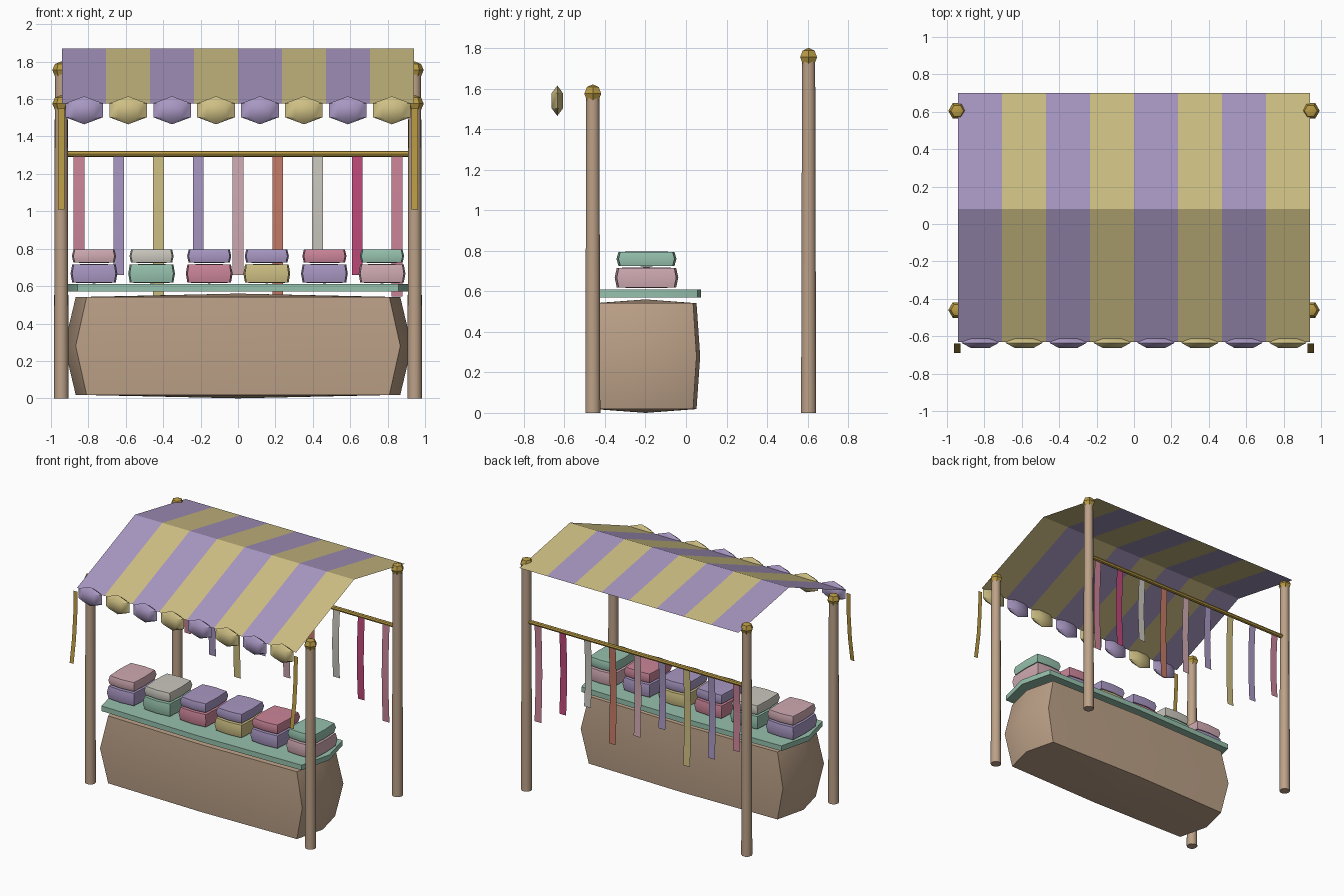
import bpy, bmesh, math
from mathutils import Matrix

if "Cube" in bpy.data.objects:
    bpy.data.objects.remove(bpy.data.objects["Cube"], do_unlink=True)


def material(name, *rgb):
    lin = [((c / 255 + 0.055) / 1.055) ** 2.4 for c in rgb] + [1.0]
    m = bpy.data.materials.new(name)
    m.use_nodes = True
    m.diffuse_color = lin
    m.node_tree.nodes["Principled BSDF"].inputs["Base Color"].default_value = lin
    return m


wood = material("wood", 188, 161, 136)
gold = material("gold", 184, 154, 68)
purple = material("lilac", 168, 151, 194)
yellow = material("straw", 206, 191, 132)
teal = material("sage_teal", 150, 193, 173)
rose = material("rose", 203, 133, 153)
blush = material("blush", 207, 170, 178)
pale = material("pale_grey", 202, 199, 189)
clay = material("terracotta", 196, 122, 103)
magenta = material("magenta", 190, 74, 122)


def finish(name, bm, mats):
    me = bpy.data.meshes.new(name)
    bm.to_mesh(me)
    bm.free()
    for m in mats:
        me.materials.append(m)
    ob = bpy.data.objects.new(name, me)
    bpy.context.collection.objects.link(ob)
    return ob


def soft(v, e):
    v = round(v, 4)
    return math.copysign(abs(v) ** e, v) if v else 0.0


def lathe(name, profile, segs, mat, loc, size=(1, 1, 1), e=1.0, rot=None):
    """Turn (radius, z) points round z; e below 1 squares off the section."""
    bm = bmesh.new()
    rings = []
    for r, z in profile:
        n = segs if r > 1e-4 else 1
        rings.append([bm.verts.new((r * soft(math.cos(math.tau * i / segs), e),
                                    r * soft(math.sin(math.tau * i / segs), e), z))
                      for i in range(n)])
    for a, b in zip(rings, rings[1:]):
        for i in range(segs):
            j = (i + 1) % segs
            quad = [a[i % len(a)], a[j % len(a)], b[j % len(b)], b[i % len(b)]]
            bm.faces.new(list(dict.fromkeys(quad)))
    m = Matrix.Translation(loc) @ (rot or Matrix()) @ Matrix.Diagonal((*size, 1))
    bmesh.ops.transform(bm, matrix=m, verts=bm.verts)
    bmesh.ops.recalc_face_normals(bm, faces=bm.faces)
    return finish(name, bm, [mat])


def ball(name, segs, rings, mat, loc, size, e=1.0, rot=None):
    prof = [(soft(math.sin(math.pi * k / rings), e), soft(-math.cos(math.pi * k / rings), e))
            for k in range(rings + 1)]
    return lathe(name, prof, segs, mat, loc, size, e, rot)


def strip(name, path, xs, mats):
    """Sheet with a (y, z) path swept over the x stations, coloured by column."""
    bm = bmesh.new()
    cols = [[bm.verts.new((x, y, z)) for y, z in path] for x in xs]
    for i, (a, b) in enumerate(zip(cols, cols[1:])):
        for k in range(len(path) - 1):
            f = bm.faces.new((a[k], b[k], b[k + 1], a[k + 1]))
            f.material_index = i % len(mats)
    return finish(name, bm, mats)


# Posts with finial balls
for side, x in (("right", -0.945), ("left", 0.945)):
    for end, y, h in (("front", -0.46, 1.575), ("back", 0.605, 1.755)):
        lathe(f"{end}_{side}_post", [(0, 0), (0.039, 0), (0.034, h), (0, h)],
              10, wood, (x, y, 0))
        ball(f"{end}_{side}_finial", 6, 4, gold, (x, y, h), (0.048, 0.048, 0.046))
    # Hanging ties at the front canopy corners
    strip(f"front_{side}_tie", [(-0.64, 1.55), (-0.645, 1.37), (-0.66, 1.19), (-0.69, 1.01)],
          [x - 0.017, x + 0.017], [gold])

# Rounded counter body and top board
ball("counter_body", 8, 4, wood, (0, -0.2, 0.28), (0.93, 0.27, 0.28), 0.2)
lathe("counter_top", [(0, -1), (1, -1), (1, 1), (0, 1)], 8, teal,
      (0, -0.195, 0.59), (0.92, 0.27, 0.02), 0.2)

# Stacked cushions
lower = [purple, teal, rose, yellow, purple, blush]
upper = [blush, pale, purple, purple, rose, teal]
for i in range(6):
    x = (i - 2.5) * 0.308
    ball(f"lower_cushion_{i + 1}", 8, 4, lower[i], (x, -0.195, 0.667), (0.125, 0.157, 0.052), 0.2)
    ball(f"upper_cushion_{i + 1}", 8, 4, upper[i], (x, -0.195, 0.76), (0.118, 0.148, 0.037), 0.2)

# Striped canopy with scalloped hem
W = 0.235
strip("canopy", [(-0.63, 1.575), (0.08, 1.87), (0.70, 1.755)],
      [(i - 4) * W for i in range(9)], [purple, yellow])
for i in range(8):
    ball(f"hem_scallop_{i + 1}", 6, 3, (purple, yellow)[i % 2],
         ((i - 3.5) * W, -0.635, 1.54), (0.116, 0.037, 0.075))

# Back rail with hanging ribbons
lathe("back_rail", [(0, -0.945), (0.016, -0.945), (0.016, 0.945), (0, 0.945)], 8, gold,
      (0, 0.605, 1.307), rot=Matrix.Rotation(math.pi / 2, 4, 'Y'))
tints = [rose, purple, yellow, purple, blush, clay, pale, magenta, rose]
for i, tint in enumerate(tints):
    x = (i - 4) * 0.2126
    drop = 0.52 + 0.115 * (i % 3)
    path = [(0.6 - 0.012 * math.sin(math.pi * k / 4), 1.295 - drop * k / 4) for k in range(5)]
    strip(f"ribbon_{i + 1}", path, [x - 0.029, x + 0.029], [tint])

# Smooth shading with sharp corners kept
for ob in bpy.context.collection.objects:
    ob.select_set(ob.type == 'MESH')
    if ob.type == 'MESH':
        bpy.context.view_layer.objects.active = ob
bpy.ops.object.shade_smooth_by_angle(angle=math.radians(40))
bpy.data.objects["canopy"].data.shade_flat()
